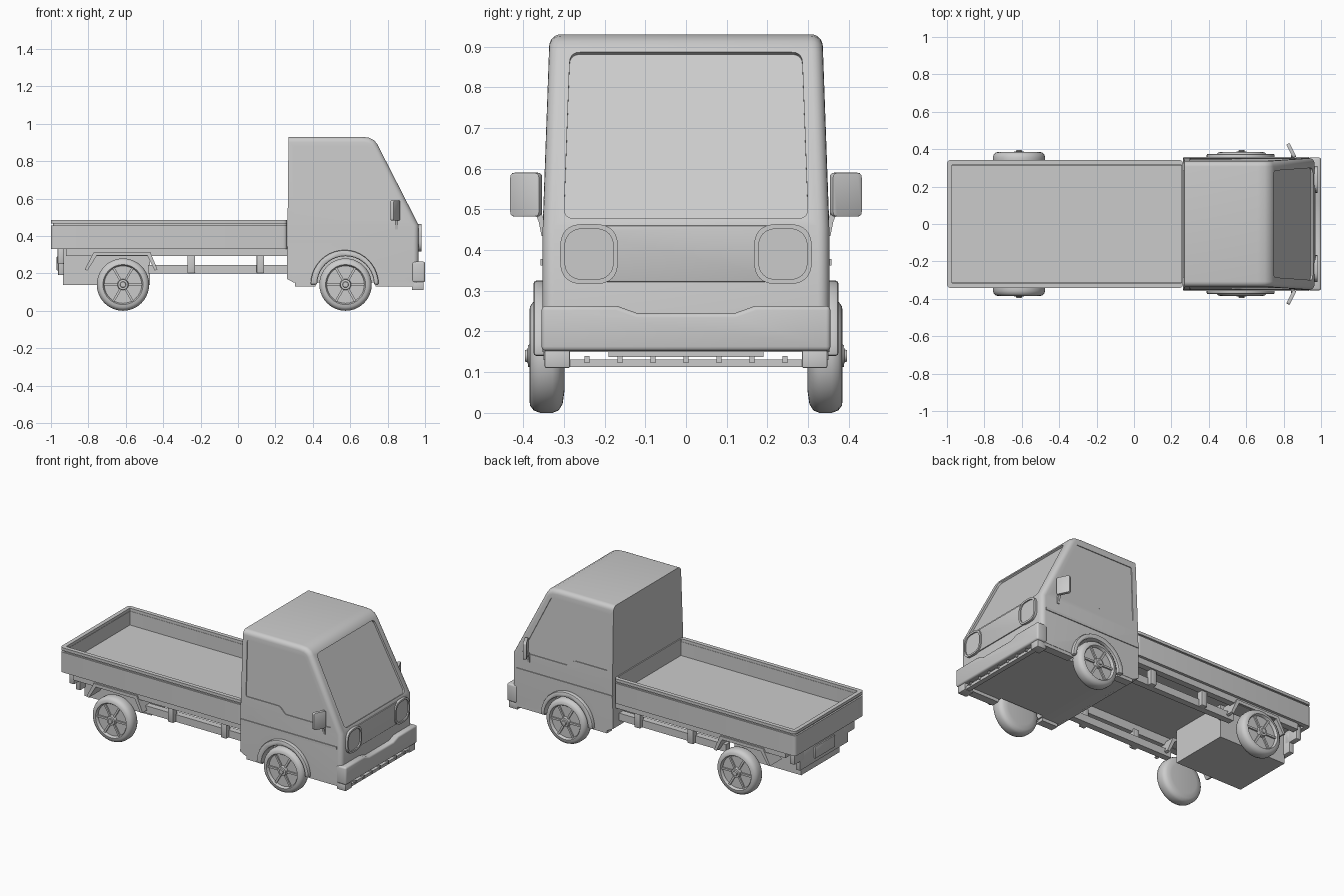
import bpy, bmesh, math
from mathutils import Vector, Matrix

if "Cube" in bpy.data.objects:
    bpy.data.objects.remove(bpy.data.objects["Cube"])

def smooth(ob, angle=32):
    bpy.ops.object.select_all(action='DESELECT')
    bpy.context.view_layer.objects.active = ob
    ob.select_set(True)
    bpy.ops.object.shade_smooth_by_angle(angle=math.radians(angle))

def finish(bm, name, angle=32):
    bmesh.ops.recalc_face_normals(bm, faces=bm.faces)
    me = bpy.data.meshes.new(name)
    bm.to_mesh(me)
    bm.free()
    ob = bpy.data.objects.new(name, me)
    bpy.context.collection.objects.link(ob)
    smooth(ob, angle)
    return ob

def rounded(pts, r, n=5):
    """Fillet every corner of a 2D polygon."""
    out = []
    for i, p in enumerate(pts):
        p, a, b = Vector(p), Vector(pts[i - 1]), Vector(pts[(i + 1) % len(pts)])
        p1, p2 = p + (a - p).normalized() * r, p + (b - p).normalized() * r
        for t in (k / n for k in range(n + 1)):
            out.append(p1 * (1 - t) ** 2 + p * 2 * t * (1 - t) + p2 * t * t)
    return out

def rect(a0, a1, b0, b1):
    return [(a0, b0), (a1, b0), (a1, b1), (a0, b1)]

def extruded(pts, vec):
    bm = bmesh.new()
    f = bm.faces.new([bm.verts.new(p) for p in pts])
    ext = bmesh.ops.extrude_face_region(bm, geom=[f], use_keep_orig=True)
    bmesh.ops.translate(bm, vec=vec, verts=[v for v in ext['geom'] if isinstance(v, bmesh.types.BMVert)])
    bmesh.ops.recalc_face_normals(bm, faces=bm.faces)
    return bm

def prism(name, pts, vec, bev=0, seg=2):
    """Extrude a planar 3D outline along a vector."""
    bm = extruded(pts, vec)
    if bev:
        edges = [e for e in bm.edges if e.calc_face_angle(0) > 0.6]
        bmesh.ops.bevel(bm, geom=edges, offset=bev, segments=seg, profile=0.5, affect='EDGES')
    return finish(bm, name)

def box(name, x0, x1, y0, y1, z0, z1, bev=0):
    return prism(name, [(x, y, z0) for x, y in rect(x0, x1, y0, y1)], (0, 0, z1 - z0), bev)

def frame(name, outer, inner, vec):
    """Ring between two matching outlines, extruded along a vector."""
    bm = bmesh.new()
    vec = Vector(vec)
    loops = [[bm.verts.new(Vector(p) + o) for p in lp]
             for lp, o in ((outer, Vector()), (outer, vec), (inner, vec), (inner, Vector()))]
    for k in range(4):
        a, b = loops[k], loops[(k + 1) % 4]
        for i in range(len(outer)):
            bm.faces.new((a[i - 1], a[i], b[i], b[i - 1]))
    return finish(bm, name)

def cut(ob, cutter):
    m = ob.modifiers.new('cut', 'BOOLEAN')
    m.object, m.operation, m.solver = cutter, 'DIFFERENCE', 'EXACT'
    bpy.context.view_layer.objects.active = ob
    bpy.ops.object.modifier_apply(modifier=m.name)
    bpy.data.objects.remove(cutter)

def half_width(z):
    return 0.352 - max(0, z - 0.46) * 0.036

def screen_x(z):
    return 0.745 + (0.89 - z) * 0.5116

# Cab shell: side profile, tapered upward, rounded along roof and pillars
profile = [(0.262, 0.17), (0.30, 0.15), (0.965, 0.15), (0.965, 0.46), (0.745, 0.89),
           (0.728, 0.912), (0.70, 0.926), (0.66, 0.93), (0.27, 0.93)]
bm = extruded([(x, -1, z) for x, z in profile], (0, 2, 0))
bmesh.ops.bisect_plane(bm, geom=bm.verts[:] + bm.edges[:] + bm.faces[:], dist=1e-5,
                       plane_co=(0, 0, 0.46), plane_no=(0, 0, 1))
for v in bm.verts:
    v.co.y *= half_width(v.co.z)
bmesh.ops.recalc_face_normals(bm, faces=bm.faces)
edges = []
for e in bm.edges:
    a, b = e.verts[0].co, e.verts[1].co
    if a.y * b.y > 0 and max(a.x, b.x) > 0.5 and max(a.z, b.z) > 0.2 and abs(a.z - 0.46) + abs(b.z - 0.46) > 1e-3:
        edges.append(e)
bmesh.ops.bevel(bm, geom=edges, offset=0.028, segments=5, profile=0.5, affect='EDGES')
cab = finish(bm, 'cab')

# Recessed windscreen
n = Vector((0.89, 0, 0.456)).normalized()
glass = rounded([(-0.30, 0.478), (0.30, 0.478), (0.285, 0.886), (-0.285, 0.886)], 0.025)
cut(cab, prism('cutter', [Vector((screen_x(z), y, z)) - n * 0.012 for y, z in glass], n * 0.1))

# Side windows and wheel openings
window = rounded([(0.30, 0.525), (0.535, 0.525), (0.575, 0.485), (0.895, 0.485),
                  (0.70, 0.875), (0.30, 0.875)], 0.012, 3)
arc = [(math.cos(i * math.tau / 40), math.sin(i * math.tau / 40)) for i in range(40)]
for s in (-1, 1):
    cut(cab, prism('cutter', [(x, s * (half_width(z) - 0.005), z) for x, z in window], (0, s * 0.1, 0)))
    arch = [(0.575 + 0.152 * c, s * 0.285, 0.14 + 0.152 * d) for c, d in arc]
    cut(cab, prism('cutter', arch, (0, s * 0.3, 0)))
smooth(cab)

# Front wheel arch flares, belt trim, sills and mirrors
for s in (-1, 1):
    outer = [(0.57 + 0.182 * c, s * 0.335, 0.14 + 0.185 * d) for c, d in arc[:21]]
    inner = [(0.575 + 0.152 * c, s * 0.335, 0.14 + 0.152 * d) for c, d in arc[:21]]
    prism('wheel_arch', outer + inner[::-1], (0, s * 0.04, 0), 0.008)
    box('belt_trim', 0.264, 0.935, s * 0.345, s * 0.357, 0.362, 0.378)
    box('rear_sill', 0.305, 0.415, s * 0.30, s * 0.35, 0.13, 0.155)
    box('front_sill', 0.735, 0.94, s * 0.30, s * 0.35, 0.13, 0.155)
    plate = rounded(rect(0, 0.08, 0.482, 0.59), 0.012, 3)
    prism('mirror', [(0.85 - 0.45 * t, s * (0.352 + 0.9 * t), z) for t, z in plate], (0.018, s * 0.009, 0), 0.003)
    arm = [(0.345, 0.43), (0.355, 0.435), (0.362, 0.47), (0.37, 0.49), (0.36, 0.505), (0.345, 0.46)]
    prism('mirror_arm', [(0.84, s * y, z) for y, z in arm], (0.015, 0, 0))

# Front panel and headlights
prism('front_panel', [(0.955, y, z) for y, z in rounded(rect(-0.26, 0.26, 0.322, 0.46), 0.015)], (0.016, 0, 0), 0.003)
for s in (-1, 1):
    def light(r):
        pts = rounded(rect(s * 0.238 - r, s * 0.238 + r, 0.39 - r * 1.04, 0.39 + r * 1.04), r * 0.8, 8)
        return [(0.95, y, z) for y, z in pts]
    frame('headlight_rim', light(0.071), light(0.06), (0.03, 0, 0))
    prism('headlight_lens', light(0.06), (0.022, 0, 0))

# Front bumper with a dipped top, and the slotted lower bar
bumper = [(-0.355, 0.152), (0.355, 0.152), (0.355, 0.263), (0.17, 0.263), (0.12, 0.245),
          (-0.12, 0.245), (-0.17, 0.263), (-0.355, 0.263)]
prism('bumper', [(0.93, y, z) for y, z in bumper], (0.07, 0, 0), 0.011, 3)
box('lower_bar', 0.955, 0.985, -0.30, 0.30, 0.113, 0.131)
for s in (-1, 1):
    box('bumper_foot', 0.93, 0.992, s * 0.285, s * 0.347, 0.11, 0.155, 0.004)
for i in range(-3, 4):
    box('bar_tab', 0.962, 0.99, i * 0.081 - 0.006, i * 0.081 + 0.006, 0.122, 0.14)

# Cargo bed: walls, shadow gap, lip and floor
def bed_ring(name, inset, wall, z0, z1):
    def loop(d, front, r):
        return [(x, y, z0) for x, y in rounded(rect(-1 + d, front, -0.342 + d, 0.342 - d), r, 4)]
    frame(name, loop(inset, 0.262, 0.022), loop(wall, 0.255, 0.004), (0, 0, z1 - z0))

bed_ring('bed_walls', 0.0, 0.028, 0.33, 0.457)
bed_ring('bed_gap', 0.01, 0.028, 0.457, 0.467)
bed_ring('bed_lip', 0.0, 0.026, 0.467, 0.485)
box('bed_floor', -0.985, 0.258, -0.325, 0.325, 0.345, 0.38)

# Chassis rails, hangers and rear mudguard brackets
for s in (-1, 1):
    box('bed_beam', -0.92, 0.265, s * 0.285, s * 0.325, 0.292, 0.345)
    box('chassis_rail', -0.48, 0.30, s * 0.25, s * 0.29, 0.20, 0.246)
    for x in (-0.25, 0.12):
        box('rail_hanger', x - 0.02, x + 0.02, s * 0.275, s * 0.315, 0.20, 0.31, 0.004)
    guard = [(-0.82, 0.22), (-0.77, 0.315), (-0.47, 0.315), (-0.43, 0.22),
             (-0.445, 0.215), (-0.485, 0.295), (-0.755, 0.295), (-0.805, 0.215)]
    prism('rear_mudguard', [(x, s * 0.22, z) for x, z in guard], (0, s * 0.115, 0))
    box('tail_lamp', -0.965, -0.93, s * 0.20, s * 0.30, 0.25, 0.335, 0.005)

# Rear box, tail panel and plate holder
box('rear_box', -0.935, -0.47, -0.19, 0.19, 0.137, 0.35)
box('tail_panel', -0.962, -0.93, -0.24, 0.24, 0.19, 0.32, 0.004)
box('plate_holder', -0.97, -0.955, -0.10, 0.10, 0.215, 0.29, 0.004)

# Wheels: lathed tyre with recessed rim, hub and thin spokes
tyre = [(0, 0.298), (0.09, 0.299), (0.118, 0.303), (0.134, 0.313), (0.14, 0.328), (0.14, 0.358), (0.134, 0.374),
        (0.122, 0.383), (0.107, 0.385), (0.103, 0.38), (0.100, 0.368), (0.03, 0.368), (0.027, 0.388), (0.016, 0.389),
        (0.014, 0.396), (0, 0.396)]
for x in (-0.615, 0.575):
    for s in (-1, 1):
        bm = bmesh.new()
        vs = [bm.verts.new((r, s * y, 0)) for r, y in tyre]
        es = [bm.edges.new(p) for p in zip(vs, vs[1:])]
        bmesh.ops.spin(bm, geom=vs + es, cent=(0, 0, 0), axis=(0, 1, 0), angle=math.tau, steps=40)
        bmesh.ops.remove_doubles(bm, verts=bm.verts, dist=1e-5)
        for i in range(6):
            m = Matrix.Rotation(math.tau * i / 6, 4, 'Y') @ Matrix.Translation((0.063, s * 0.371, 0))
            bmesh.ops.create_cube(bm, size=1, matrix=m @ Matrix.Diagonal((0.08, 0.012, 0.012, 1)))
        bmesh.ops.translate(bm, vec=(x, 0, 0.14), verts=bm.verts)
        finish(bm, 'wheel', 40)
